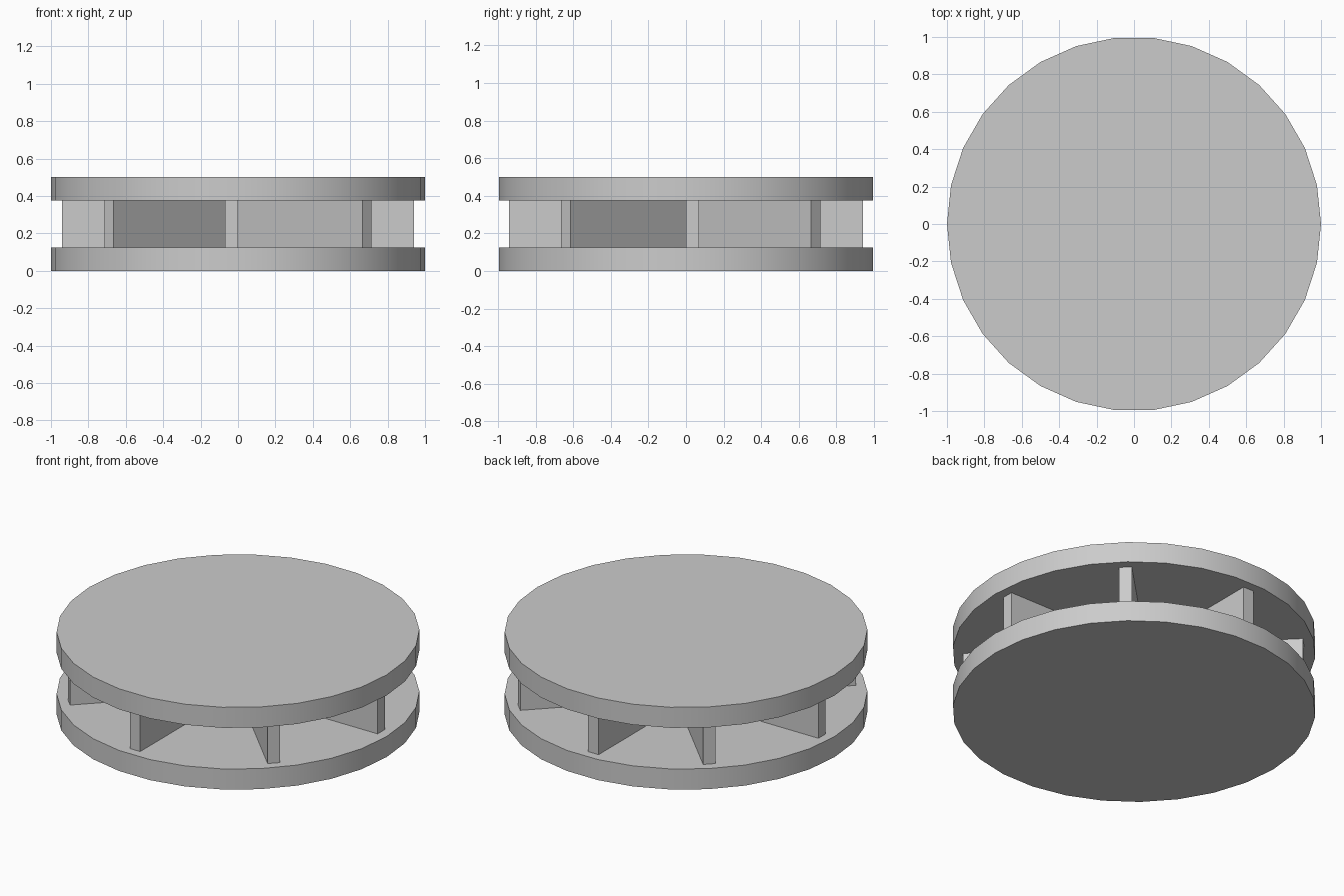
import bpy
import math
from mathutils import Matrix

cube = bpy.data.objects.get("Cube")
if cube:
    bpy.data.objects.remove(cube, do_unlink=True)

DISC_HEIGHT = 0.125
GAP = 0.25
SIDES = 30
BAR_LENGTH = 1.88
BAR_WIDTH = 0.07

# Single plain grey
grey = bpy.data.materials.new("plain_grey")
grey.use_nodes = True
colour = (0.6, 0.6, 0.6, 1)
grey.diffuse_color = colour
grey.node_tree.nodes["Principled BSDF"].inputs["Base Color"].default_value = colour


def add_disc(name, bottom):
    bpy.ops.mesh.primitive_cylinder_add(
        vertices=SIDES, radius=1, depth=DISC_HEIGHT,
        location=(0, 0, bottom + DISC_HEIGHT / 2))
    disc = bpy.context.object
    disc.name = name
    # Put a rim corner exactly on the x axis
    disc.data.transform(Matrix.Rotation(math.radians(90), 4, "Z"))
    # Round to the same corner layout whatever the starting angle
    corner = disc.data.vertices[0].co
    disc.data.transform(Matrix.Rotation(-math.atan2(corner.y, corner.x), 4, "Z"))
    disc.data.materials.append(grey)
    bpy.ops.object.shade_smooth_by_angle(angle=math.radians(30))


def add_bar(name, degrees):
    bpy.ops.mesh.primitive_cube_add(size=1)
    bar = bpy.context.object
    bar.name = name
    # One long side lies on the centre line, so the bar is offset sideways
    shape = (Matrix.Rotation(math.radians(degrees), 4, "Z")
             @ Matrix.Translation((0, BAR_WIDTH / 2, DISC_HEIGHT + GAP / 2))
             @ Matrix.Diagonal((BAR_LENGTH, BAR_WIDTH, GAP, 1)))
    bar.data.transform(shape)
    bar.data.materials.append(grey)


# Two plates
add_disc("lower_disc", 0)
add_disc("upper_disc", DISC_HEIGHT + GAP)

# Four crossing spacer bars, showing eight ends around the gap
for i in range(4):
    add_bar(f"spacer_bar_{i + 1}", -45 + 45 * i)
